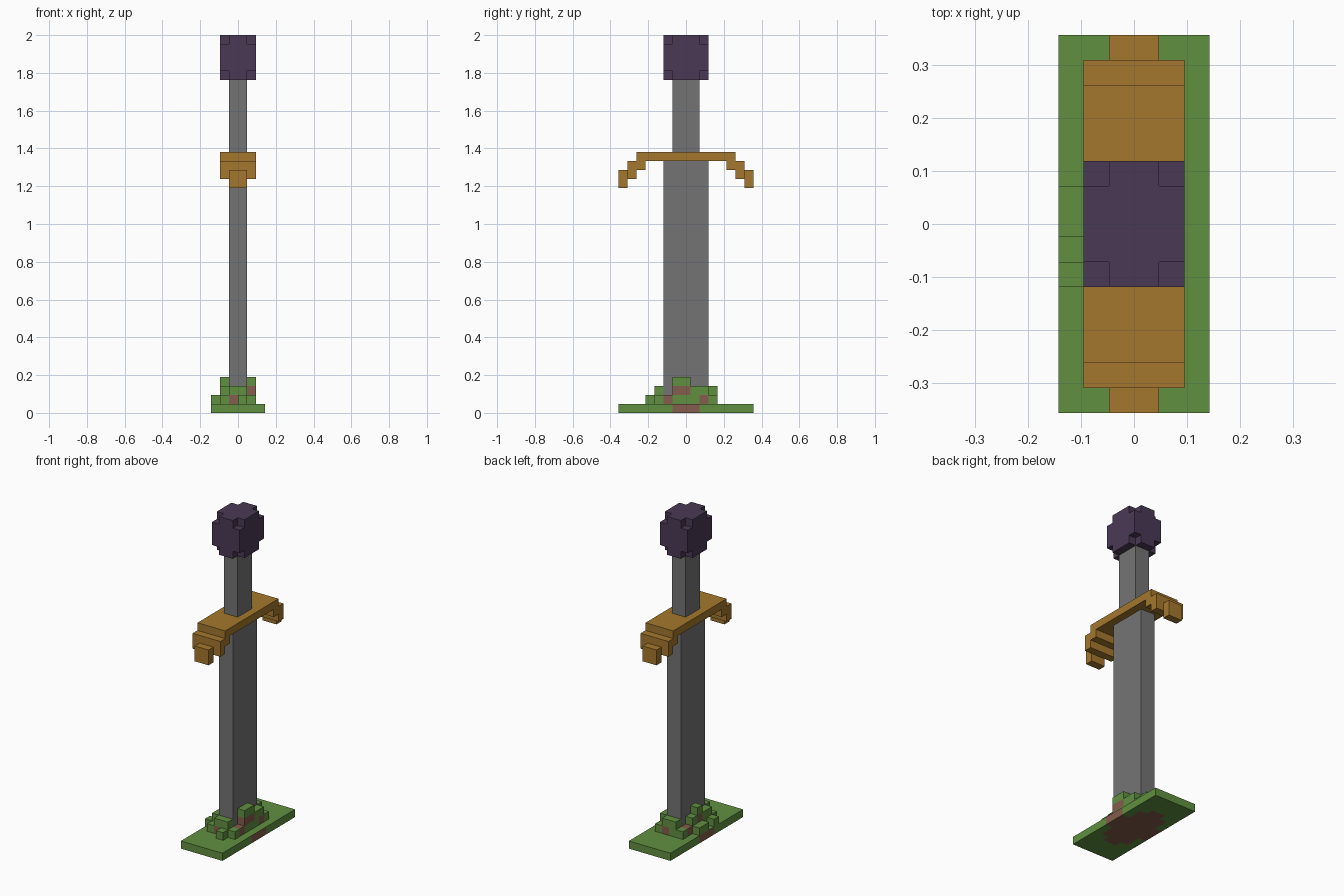
import bpy
import bmesh
from mathutils import Vector

cube = bpy.data.objects.get("Cube")
if cube:
    bpy.data.objects.remove(cube, do_unlink=True)

U = 2 / 42  # size of one block


def linear(c):
    c /= 255
    return c / 12.92 if c <= 0.04045 else ((c + 0.055) / 1.055) ** 2.4


def material(name, *rgb):
    m = bpy.data.materials.new(name)
    col = (*[linear(c) for c in rgb], 1)
    m.diffuse_color = col
    m.use_nodes = True
    m.node_tree.nodes["Principled BSDF"].inputs["Base Color"].default_value = col
    return m


STEEL = material("grey steel", 116, 116, 116)
GOLD = material("dull gold", 164, 119, 45)
PURPLE = material("dark purple", 74, 58, 85)
GRASS = material("grass green", 97, 144, 65)
DIRT = material("reddish dirt", 131, 93, 76)


def blocks(*ranges):
    """Cells of a box, given its limits in whole blocks (y limits are cell centres)."""
    x0, x1, y0, y1, z0, z1 = ranges
    return {(x, y, z) for x in range(x0, x1)
            for y in range(y0, y1 + 1) for z in range(z0, z1)}


def build(name, cells, mats, rule=lambda cell, normal: 0):
    """Mesh the outer skin of a set of cells, colouring faces by a rule."""
    bm = bmesh.new()
    for cell in sorted(cells):
        mid = Vector(cell) + Vector((0.5, 0, 0.5))
        for axis in range(3):
            for sign in (-1, 1):
                n = Vector((0, 0, 0))
                n[axis] = sign
                if tuple(int(a + b) for a, b in zip(cell, n)) in cells:
                    continue
                u = Vector((0, 0, 0))
                u[(axis + 1) % 3] = 0.5
                v = n.cross(u)
                corner = mid + n / 2
                verts = [bm.verts.new((corner + a * u + b * v) * U)
                         for a, b in ((-1, -1), (1, -1), (1, 1), (-1, 1))]
                bm.faces.new(verts).material_index = rule(cell, n)
    bmesh.ops.remove_doubles(bm, verts=bm.verts, dist=U / 100)
    mesh = bpy.data.meshes.new(name)
    bm.to_mesh(mesh)
    bm.free()
    for m in mats:
        mesh.materials.append(m)
    ob = bpy.data.objects.new(name, mesh)
    bpy.context.collection.objects.link(ob)
    return ob


# Blade and grip
build("blade", blocks(-1, 1, -2, 2, 1, 28), [STEEL])
build("grip", blocks(-1, 1, -1, 1, 29, 37), [STEEL])

# Crossguard: flat bar with stepped, drooping ends
guard = blocks(-2, 2, -5, 5, 28, 29)
arm = (blocks(-2, 2, 5, 6, 27, 28) | blocks(-2, 2, 6, 6, 26, 27)
       | blocks(-1, 1, 7, 7, 25, 27))
guard |= arm | {(x, -y, z) for x, y, z in arm}
build("crossguard", guard, [GOLD])

# Pommel: block with its eight corners knocked off
pommel = blocks(-2, 2, -2, 2, 37, 42)
pommel -= {(x, y, z) for x in (-2, 1) for y in (-2, 2) for z in (37, 41)}
build("pommel", pommel, [PURPLE])


# Ground slab: grass on top, an oval of dirt on its underside and edges
def slab_colour(cell, n):
    x, y, z = cell
    return int(n.z < 1 and ((x + 0.5) / 2.7) ** 2 + (y / 4.2) ** 2 < 1)


build("ground_slab", blocks(-3, 3, -7, 7, 0, 1), [GRASS, DIRT], slab_colour)

# Mound of turf and soil heaped round the blade
dirt = (blocks(1, 2, -2, -2, 1, 2) | blocks(1, 2, 2, 2, 1, 2)
        | blocks(1, 2, -1, 0, 2, 3) | blocks(-1, 0, -3, -3, 1, 2)
        | blocks(-2, -1, -2, -2, 1, 2) | blocks(-2, -1, 2, 2, 1, 2)
        | blocks(-2, -1, 0, 0, 2, 3) | blocks(0, 1, 3, 3, 1, 2))
turf = (blocks(1, 2, -1, 1, 1, 2) | blocks(1, 2, -1, 0, 3, 4)
        | blocks(1, 2, 1, 2, 2, 3) | blocks(1, 2, -3, -3, 1, 2)
        | blocks(0, 1, -4, -3, 1, 2) | blocks(-1, 1, -3, -3, 2, 3)
        | blocks(-2, -1, -3, -3, 1, 2) | blocks(-2, -1, -1, 1, 1, 2)
        | blocks(-2, -1, 0, 0, 3, 4) | blocks(-2, -1, -2, -1, 2, 3)
        | blocks(-2, -1, 1, 1, 2, 3) | blocks(-1, 0, 3, 3, 1, 3)
        | blocks(0, 1, 3, 3, 2, 3) | blocks(-2, -1, 3, 3, 1, 2)
        | blocks(1, 2, 3, 3, 1, 2)
        | blocks(-3, -2, 0, 1, 1, 2) | blocks(-3, -2, -2, -2, 1, 2))
build("turf_mound", turf | dirt, [GRASS, DIRT],
      lambda cell, n: int(cell in dirt))
